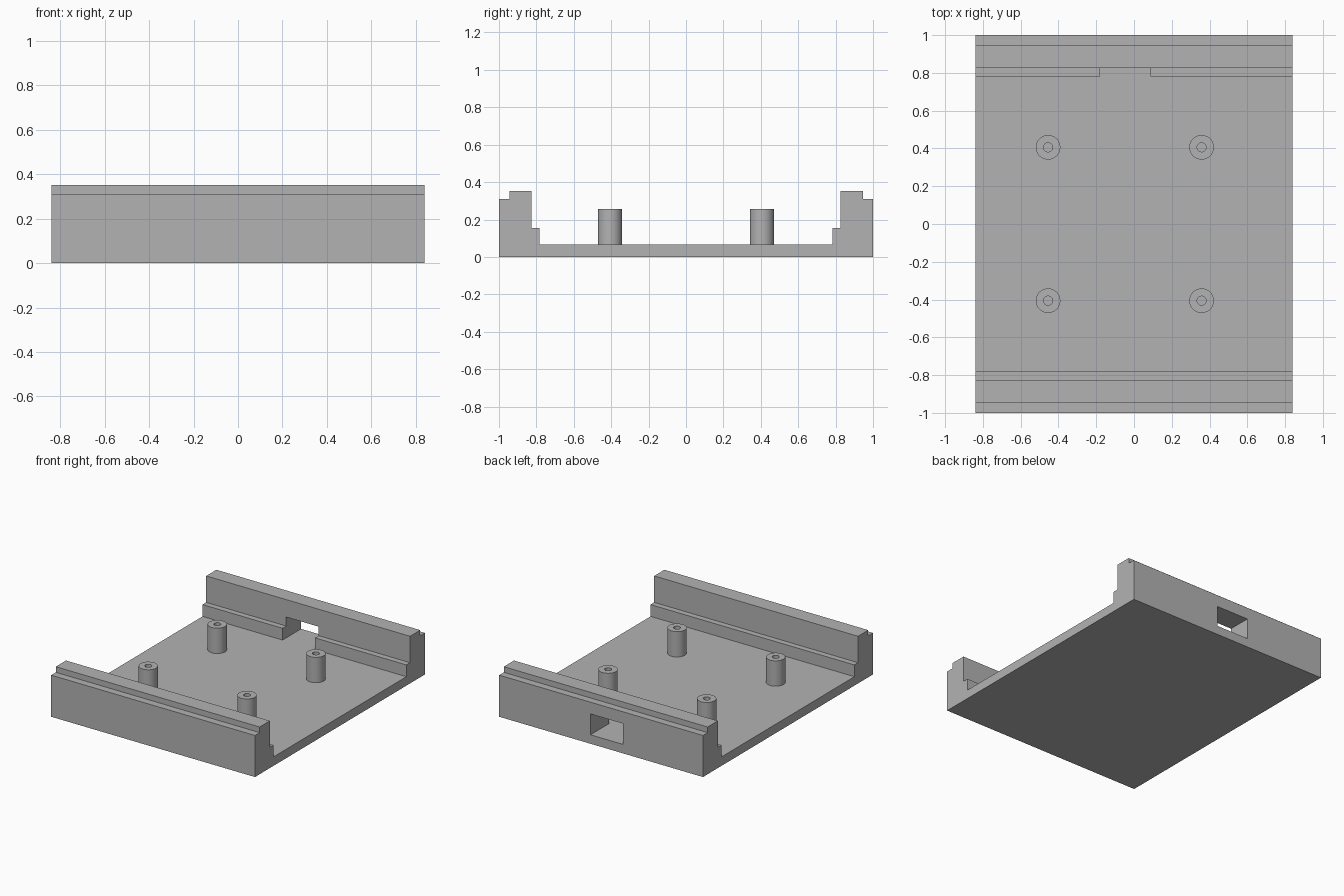
import bpy
import bmesh
from math import radians, tau
from mathutils import Matrix, Vector

if "Cube" in bpy.data.objects:
    bpy.data.objects.remove(bpy.data.objects["Cube"], do_unlink=True)

HALF_WIDTH = 0.84
FLOOR = 0.067

grey = bpy.data.materials.new("plain_grey")
grey.use_nodes = True
colour = (0.45, 0.45, 0.45, 1)
grey.diffuse_color = colour
grey.node_tree.nodes["Principled BSDF"].inputs["Base Color"].default_value = colour


def make_object(name, bm):
    bmesh.ops.recalc_face_normals(bm, faces=bm.faces)
    mesh = bpy.data.meshes.new(name)
    bm.to_mesh(mesh)
    bm.free()
    mesh.materials.append(grey)
    obj = bpy.data.objects.new(name, mesh)
    bpy.context.collection.objects.link(obj)
    return obj


def activate(obj):
    bpy.ops.object.select_all(action='DESELECT')
    obj.select_set(True)
    bpy.context.view_layer.objects.active = obj


# Tray: mirrored wall and ledge profile extruded across the width
half = [(1, 0), (1, 0.31), (0.945, 0.31), (0.945, 0.352), (0.825, 0.352),
        (0.825, 0.155), (0.782, 0.155), (0.782, FLOOR)]
outline = half + [(-y, z) for y, z in reversed(half)]
bm = bmesh.new()
face = bm.faces.new([bm.verts.new((-HALF_WIDTH, y, z)) for y, z in outline])
sweep = bmesh.ops.extrude_face_region(bm, geom=[face], use_keep_orig=True)
bmesh.ops.translate(bm, vec=(2 * HALF_WIDTH, 0, 0),
                    verts=[v for v in sweep["geom"] if isinstance(v, bmesh.types.BMVert)])
tray = make_object("tray", bm)

# Rectangular port through the back wall and its ledge
low, high = Vector((-0.18, 0.7, FLOOR)), Vector((0.087, 1.1, 0.222))
bm = bmesh.new()
bmesh.ops.create_cube(bm, size=1, matrix=Matrix.Translation((low + high) / 2)
                      @ Matrix.Diagonal((*(high - low), 1)))
cutter = make_object("port_cutter", bm)
cutter.hide_render = True
cut = tray.modifiers.new("port", 'BOOLEAN')
cut.operation = 'DIFFERENCE'
cut.solver = 'EXACT'
cut.object = cutter
activate(tray)
bpy.ops.object.modifier_apply(modifier=cut.name)
bpy.data.objects.remove(cutter, do_unlink=True)


# Hollow standoff post, turned from a closed section
def make_post(name, x, y):
    section = [(0.065, FLOOR), (0.065, 0.256), (0.024, 0.256), (0.024, FLOOR)]
    bm = bmesh.new()
    verts = [bm.verts.new((r, 0, z)) for r, z in section]
    edges = [bm.edges.new((verts[i - 1], verts[i])) for i in range(1, len(verts))]
    bmesh.ops.spin(bm, geom=verts + edges, cent=(0, 0, 0), axis=(0, 0, 1),
                   angle=tau, steps=48)
    bmesh.ops.remove_doubles(bm, verts=bm.verts, dist=0.0001)
    post = make_object(name, bm)
    post.location = (x, y, 0)
    activate(post)
    bpy.ops.object.shade_smooth_by_angle(angle=radians(30))


for side, x in (("right", -0.455), ("left", 0.358)):
    for end, y in (("front", -0.406), ("back", 0.406)):
        make_post(f"{end}_{side}_post", x, y)
